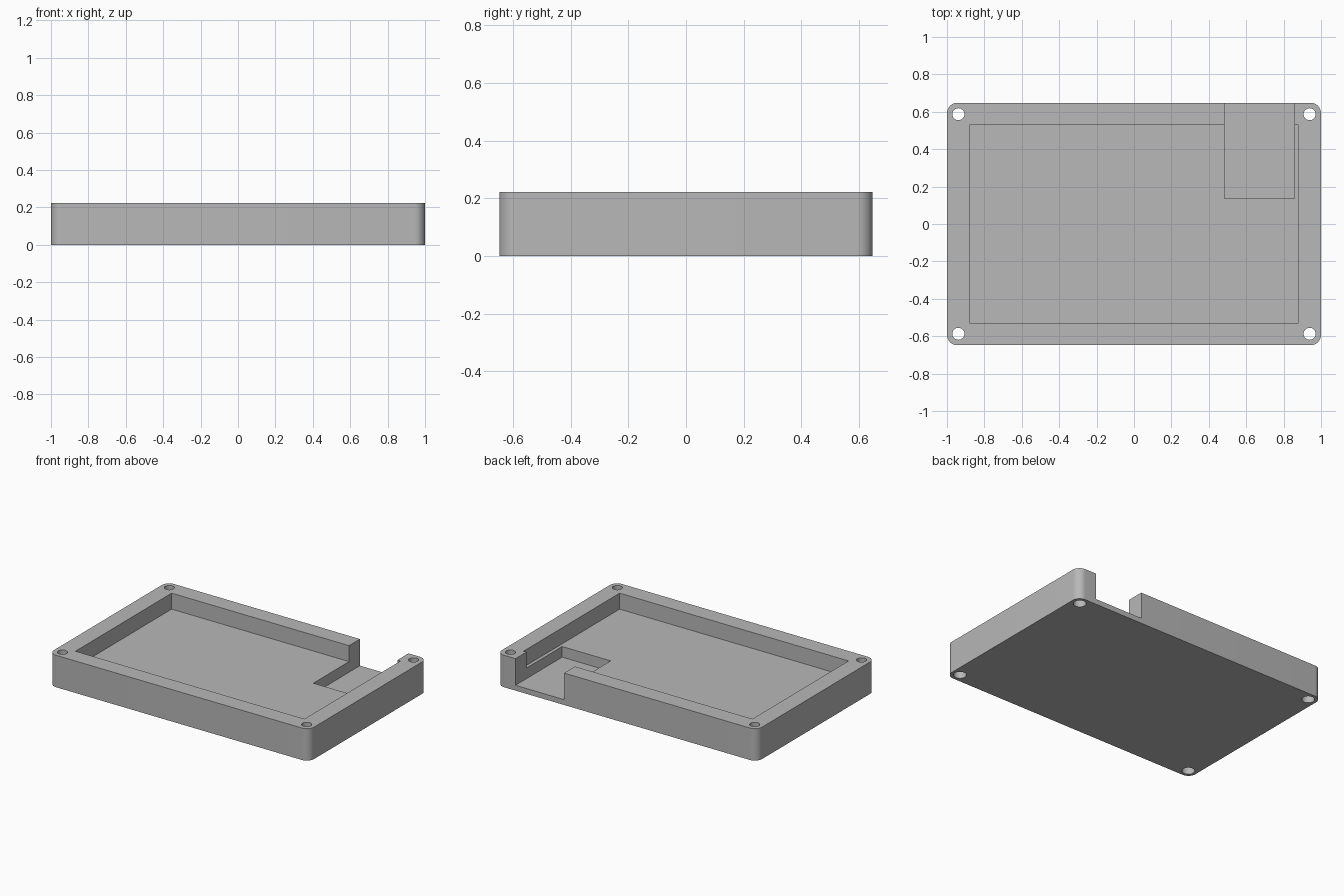
import bpy, bmesh, math

cube = bpy.data.objects.get("Cube")
if cube:
    bpy.data.objects.remove(cube, do_unlink=True)

# Overall dimensions
HALF_X, HALF_Y, HEIGHT = 1.0, 0.648, 0.222
CORNER = 0.056
POCKET_Z, NOTCH_Z = 0.111, 0.037
HOLE_X, HOLE_Y = 0.939, 0.587

grey = bpy.data.materials.new("mid grey")
grey.use_nodes = True
colour = (0.48, 0.48, 0.48, 1)
grey.diffuse_color = colour
grey.node_tree.nodes["Principled BSDF"].inputs["Base Color"].default_value = colour


def prism(name, outline, z0, z1):
    """Upright solid from a counter-clockwise outline."""
    bm = bmesh.new()
    base = bm.faces.new([bm.verts.new((x, y, z0)) for x, y in outline])
    top = bmesh.ops.extrude_face_region(bm, geom=[base])["geom"]
    verts = [v for v in top if isinstance(v, bmesh.types.BMVert)]
    bmesh.ops.translate(bm, verts=verts, vec=(0, 0, z1 - z0))
    bmesh.ops.recalc_face_normals(bm, faces=bm.faces)
    mesh = bpy.data.meshes.new(name)
    bm.to_mesh(mesh)
    bm.free()
    mesh.materials.append(grey)
    obj = bpy.data.objects.new(name, mesh)
    bpy.context.collection.objects.link(obj)
    return obj


def arc(cx, cy, r, start, end, steps):
    angles = [math.radians(start + (end - start) * i / steps) for i in range(steps + 1)]
    return [(cx + r * math.cos(a), cy + r * math.sin(a)) for a in angles]


def rectangle(x0, x1, y0, y1):
    return [(x0, y0), (x1, y0), (x1, y1), (x0, y1)]


def circle(cx, cy, r):
    return arc(cx, cy, r, 0, 360, 40)[:-1]


# Rounded tray block
outline = []
for i, (sx, sy) in enumerate([(1, 1), (-1, 1), (-1, -1), (1, -1)]):
    outline += arc(sx * (HALF_X - CORNER), sy * (HALF_Y - CORNER),
                   CORNER, 90 * i, 90 * i + 90, 12)
tray = prism("enclosure_tray", outline, 0, HEIGHT)

# Pocket and the deeper notch that opens through the back wall
cutters = [
    prism("pocket_cutter", rectangle(-0.88, 0.88, -0.528, 0.528), POCKET_Z, 0.4),
    prism("notch_cutter", rectangle(0.484, 0.857, 0.136, 0.8), NOTCH_Z, 0.4),
]

# Corner screw holes, wider at the underside
for sx in (-1, 1):
    for sy in (-1, 1):
        x, y = sx * HOLE_X, sy * HOLE_Y
        cutters.append(prism("hole_cutter", circle(x, y, 0.032), -0.1, 0.4))
        cutters.append(prism("screw_head_cutter", circle(x, y, 0.041), -0.1, 0.055))

bpy.ops.object.select_all(action="DESELECT")
bpy.context.view_layer.objects.active = tray
tray.select_set(True)
for cutter in cutters:
    cutter.hide_render = True
    mod = tray.modifiers.new("cut", "BOOLEAN")
    mod.operation = "DIFFERENCE"
    mod.solver = "EXACT"
    mod.object = cutter
    bpy.ops.object.modifier_apply(modifier=mod.name)
    bpy.data.objects.remove(cutter, do_unlink=True)

bpy.ops.object.shade_smooth_by_angle(angle=math.radians(30))
